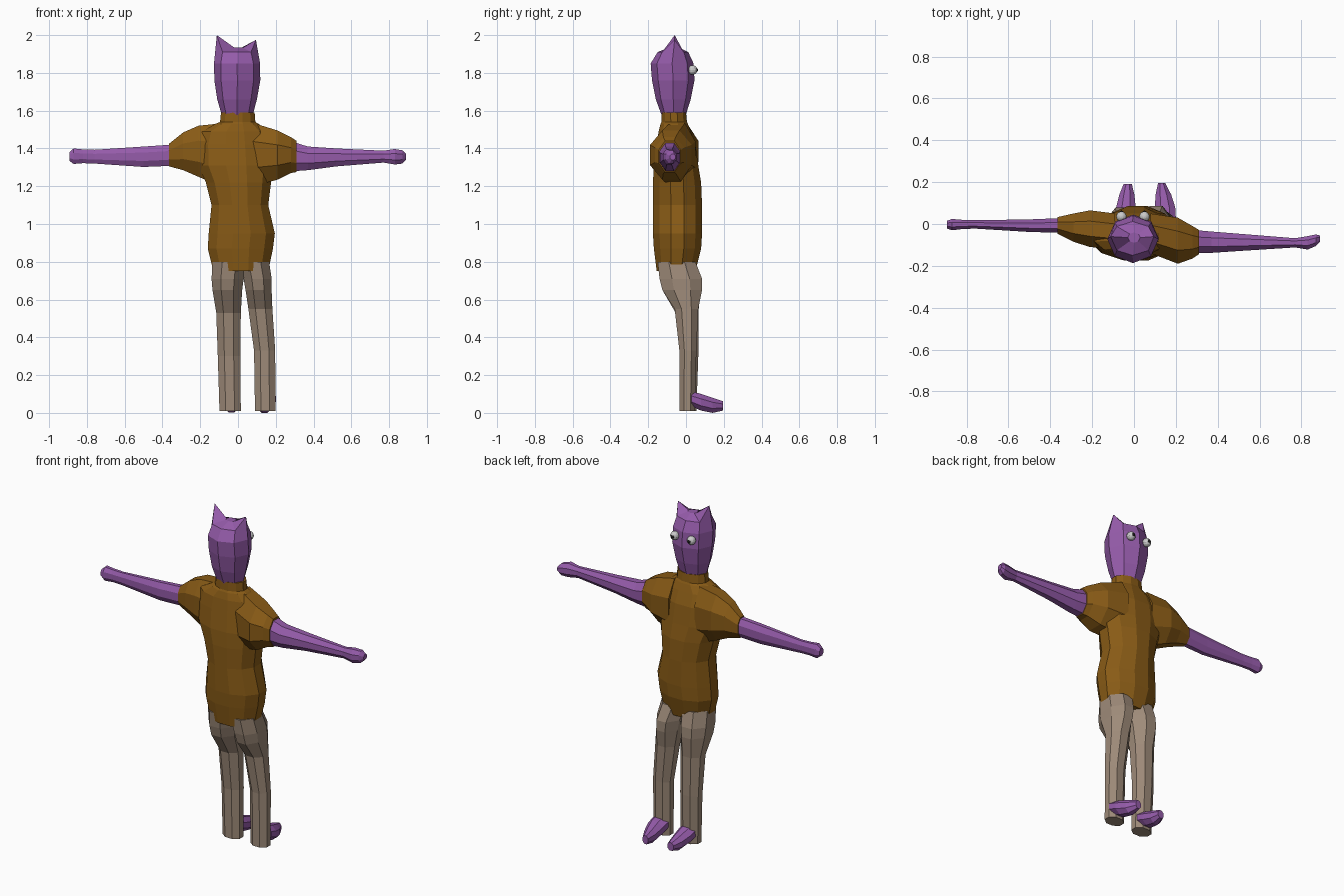
import bpy, bmesh
from math import cos, sin, pi


def material(name, rgb):
    m = bpy.data.materials.new(name)
    m.diffuse_color = (*rgb, 1)
    return m


PURPLE = material("purple", (0.30, 0.105, 0.40))
BROWN = material("brown", (0.25, 0.105, 0.008))
BEIGE = material("beige", (0.34, 0.255, 0.19))
WHITE = material("white", (0.6, 0.6, 0.6))
BLACK = material("black", (0.01, 0.01, 0.01))


def loft(name, axis, rings, mat, n=8, flat=True):
    """Skin sections (t, a0, a1, b0, b1): position on axis and bounds across it."""
    bm = bmesh.new()
    off, k = (pi / n, 1 / cos(pi / n)) if flat else (0, 1)
    loops = []
    for t, a0, a1, b0, b1 in rings:
        loop = []
        for i in range(n):
            w = 2 * pi * i / n + off
            a = (a0 + a1) / 2 + (a1 - a0) / 2 * k * cos(w)
            b = (b0 + b1) / 2 + (b1 - b0) / 2 * k * sin(w)
            loop.append(bm.verts.new({"x": (t, a, b), "y": (a, t, b), "z": (a, b, t)}[axis]))
        loops.append(loop)
    for p, q in zip(loops, loops[1:]):
        for i in range(n):
            j = (i + 1) % n
            bm.faces.new((p[i], p[j], q[j], q[i]))
    bm.faces.new(loops[0])
    bm.faces.new(loops[-1])
    bmesh.ops.recalc_face_normals(bm, faces=bm.faces)
    me = bpy.data.meshes.new(name)
    bm.to_mesh(me)
    bm.free()
    me.materials.append(mat)
    ob = bpy.data.objects.new(name, me)
    bpy.context.collection.objects.link(ob)
    return ob


def ball(name, loc, r, mat):
    bpy.ops.mesh.primitive_uv_sphere_add(segments=12, ring_count=8, radius=r, location=loc)
    ob = bpy.context.object
    ob.name = name
    ob.data.materials.append(mat)


# shirt body with collar
shirt = loft("shirt", "z", [
    (0.75, -0.13, 0.16, -0.155, 0.05),
    (0.87, -0.16, 0.185, -0.17, 0.08),
    (0.95, -0.155, 0.195, -0.175, 0.085),
    (1.10, -0.14, 0.16, -0.175, 0.085),
    (1.22, -0.17, 0.175, -0.175, 0.08),
    (1.31, -0.21, 0.19, -0.17, 0.065),
    (1.42, -0.21, 0.18, -0.155, 0.05),
    (1.49, -0.19, 0.16, -0.145, 0.025),
    (1.53, -0.12, 0.11, -0.135, 0.01),
    (1.54, -0.095, 0.092, -0.13, 0.005),
    (1.59, -0.09, 0.088, -0.128, 0.0)], BROWN, 12)

# sleeves, merged into the shirt
sleeves = [
    loft("left_sleeve", "x", [
        (-0.365, -0.047, 0.033, 1.305, 1.425),
        (-0.29, -0.085, 0.05, 1.285, 1.485),
        (-0.21, -0.11, 0.065, 1.25, 1.52),
        (-0.09, -0.12, 0.05, 1.20, 1.533)], BROWN),
    loft("right_sleeve", "x", [
        (0.31, -0.145, -0.028, 1.275, 1.44),
        (0.28, -0.165, -0.01, 1.27, 1.46),
        (0.21, -0.19, 0.03, 1.235, 1.495),
        (0.08, -0.14, 0.05, 1.20, 1.535)], BROWN)]
bpy.context.view_layer.objects.active = shirt
for s in sleeves:
    mod = shirt.modifiers.new("join", "BOOLEAN")
    mod.operation, mod.solver, mod.object = "UNION", "EXACT", s
    bpy.ops.object.modifier_apply(modifier=mod.name)
    bpy.data.objects.remove(s)

# arms with fists
loft("left_arm", "x", [
    (-0.35, -0.042, 0.028, 1.308, 1.42),
    (-0.50, -0.038, 0.022, 1.302, 1.41),
    (-0.76, -0.022, 0.018, 1.32, 1.393),
    (-0.82, -0.024, 0.02, 1.322, 1.395),
    (-0.87, -0.03, 0.024, 1.318, 1.40),
    (-0.893, -0.022, 0.016, 1.335, 1.38)], PURPLE)
loft("right_arm", "x", [
    (0.30, -0.14, -0.03, 1.28, 1.432),
    (0.37, -0.138, -0.036, 1.285, 1.41),
    (0.52, -0.128, -0.048, 1.305, 1.40),
    (0.77, -0.112, -0.068, 1.325, 1.388),
    (0.83, -0.122, -0.058, 1.315, 1.397),
    (0.87, -0.105, -0.05, 1.32, 1.39),
    (0.89, -0.085, -0.055, 1.34, 1.37)], PURPLE)

# head: top section rises into two pointed ears
head = loft("head", "z", [
    (1.565, -0.083, 0.075, -0.125, -0.005),
    (1.66, -0.11, 0.10, -0.16, 0.025),
    (1.76, -0.125, 0.118, -0.18, 0.045),
    (1.85, -0.127, 0.117, -0.187, 0.04),
    (1.91, -0.113, 0.10, -0.15, 0.012),
    (1.935, -0.03, 0.03, -0.09, -0.04)], PURPLE, 8, False)
head.data.vertices[4 * 8].co = (0.095, -0.06, 1.975)
head.data.vertices[4 * 8 + 4].co = (-0.112, -0.06, 2.0)

# eyes
for side, x in (("left", -0.06), ("right", 0.05)):
    ball(side + "_eye", (x, 0.035, 1.815), 0.025, WHITE)
    ball(side + "_pupil", (x, 0.053, 1.815), 0.011, BLACK)

# trouser legs
loft("left_leg", "z", [
    (0.01, -0.098, 0.015, -0.03, 0.055),
    (0.30, -0.107, 0.012, -0.03, 0.065),
    (0.53, -0.115, 0.015, -0.055, 0.065),
    (0.65, -0.135, 0.022, -0.125, 0.078),
    (0.71, -0.14, 0.03, -0.14, 0.075),
    (0.80, -0.135, 0.04, -0.15, 0.05)], BEIGE)
loft("right_leg", "z", [
    (0.01, 0.09, 0.198, -0.035, 0.048),
    (0.33, 0.085, 0.197, -0.035, 0.055),
    (0.55, 0.055, 0.182, -0.06, 0.065),
    (0.65, 0.04, 0.178, -0.125, 0.085),
    (0.71, 0.03, 0.178, -0.14, 0.085),
    (0.80, 0.01, 0.165, -0.15, 0.05)], BEIGE)

# feet poke out of the trouser legs
loft("left_foot", "y", [
    (0.03, -0.09, 0.01, 0.035, 0.115),
    (0.08, -0.085, 0.008, 0.015, 0.10),
    (0.14, -0.07, 0.002, 0.002, 0.08),
    (0.19, -0.05, -0.01, 0.015, 0.062)], PURPLE)
loft("right_foot", "y", [
    (0.03, 0.095, 0.20, 0.035, 0.112),
    (0.08, 0.10, 0.197, 0.012, 0.10),
    (0.14, 0.103, 0.178, 0.0, 0.08),
    (0.195, 0.115, 0.15, 0.012, 0.062)], PURPLE)
